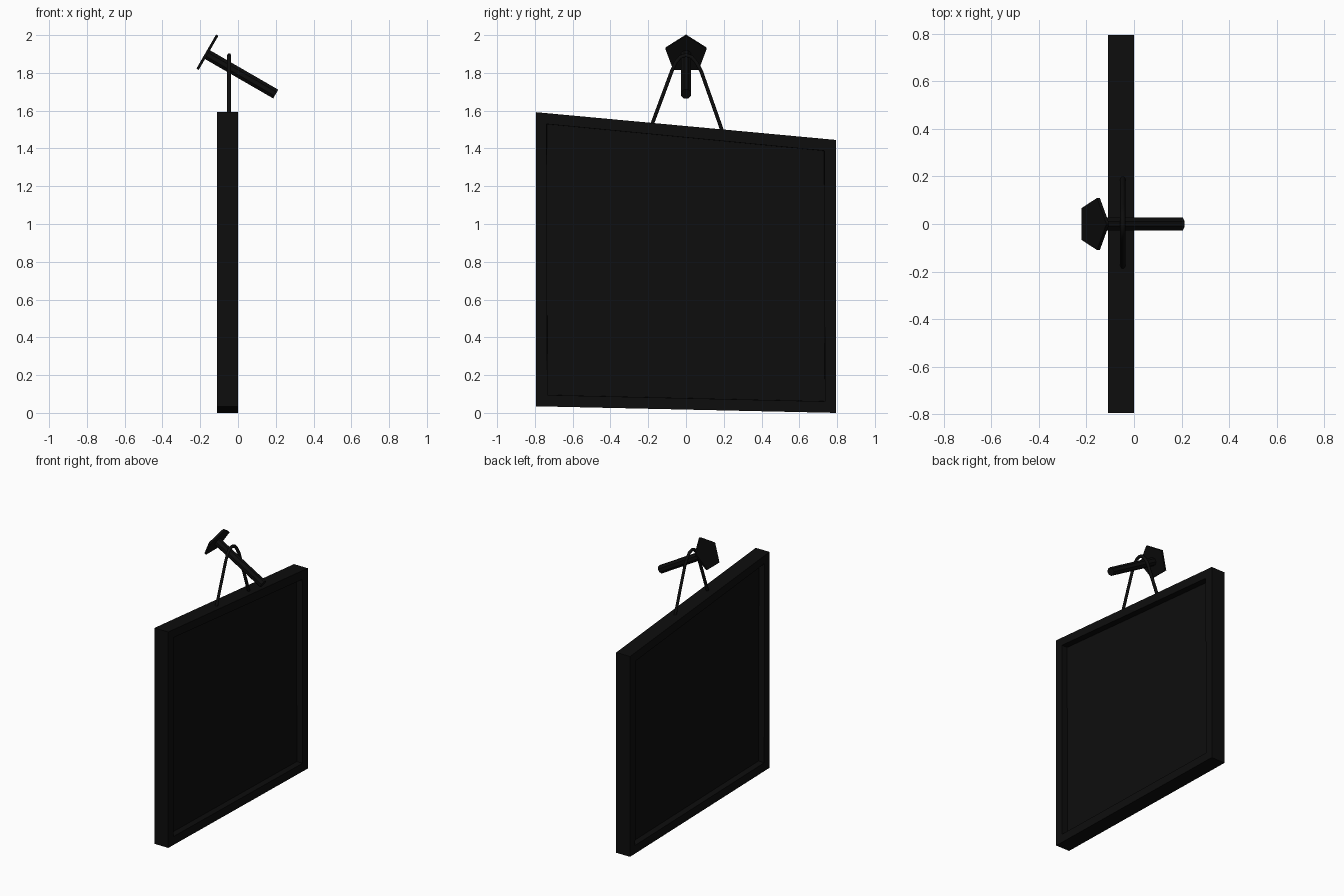
import bpy, bmesh, math
from mathutils import Vector, Matrix

if "Cube" in bpy.data.objects:
    bpy.data.objects.remove(bpy.data.objects["Cube"])

black = bpy.data.materials.new("black")
black.diffuse_color = (0.004, 0.004, 0.004, 1)
black.use_nodes = True
black.node_tree.nodes["Principled BSDF"].inputs["Base Color"].default_value = black.diffuse_color


def make_object(name, bm):
    bmesh.ops.recalc_face_normals(bm, faces=bm.faces)
    me = bpy.data.meshes.new(name)
    bm.to_mesh(me)
    bm.free()
    ob = bpy.data.objects.new(name, me)
    bpy.context.collection.objects.link(ob)
    me.materials.append(black)
    return ob


# Crooked sign board: quad slab with a recessed panel on both faces
bm = bmesh.new()
outline = [(-0.795, 0.035), (0.795, 0.0), (0.795, 1.445), (-0.795, 1.592)]
face = bm.faces.new([bm.verts.new((0, y, z)) for y, z in outline])
ext = bmesh.ops.extrude_face_region(bm, geom=[face], use_keep_orig=True)
back_verts = [g for g in ext["geom"] if isinstance(g, bmesh.types.BMVert)]
bmesh.ops.translate(bm, verts=back_verts, vec=(-0.11, 0, 0))
bmesh.ops.recalc_face_normals(bm, faces=bm.faces)
for panel in [f for f in bm.faces if abs(f.normal.x) > 0.9]:
    bmesh.ops.inset_region(bm, faces=[panel], thickness=0.085)
    bmesh.ops.inset_region(bm, faces=[panel], thickness=0.001)
    push = -0.045 * panel.normal.normalized()
    bmesh.ops.translate(bm, verts=panel.verts[:], vec=push)
make_object("sign_board", bm)

# Tilted peg and its pentagonal head share one axis
axis = Vector((math.cos(math.radians(30)), 0, -0.5))
up = Vector((0.5, 0, math.cos(math.radians(30))))
side = axis.cross(up)
origin = Vector((-0.1675, 0, 1.9))


def prism(name, sides, radius, start, end, turn=0):
    bm = bmesh.new()
    bmesh.ops.create_cone(bm, cap_ends=True, segments=sides, radius1=radius,
                          radius2=radius, depth=end - start)
    # put a corner on local +Y, then lay local Z along the peg axis
    first = max(bm.verts, key=lambda v: v.co.y).co
    spin = math.pi / 2 - math.atan2(first.y, first.x) + turn
    basis = Matrix((side, up, axis)).transposed().to_4x4()
    move = Matrix.Translation(origin + axis * (start + end) / 2)
    bm.transform(move @ basis @ Matrix.Rotation(spin, 4, 'Z'))
    return make_object(name, bm)


prism("peg_head", 5, 0.115, -0.007, 0.007)
prism("peg", 8, 0.029, 0.0, 0.424, math.pi / 8)

# Hanging cord looped over the peg
path = [(-0.19, 1.5), (-0.075, 1.81), (-0.055, 1.855), (-0.03, 1.884), (0, 1.894),
        (0.03, 1.884), (0.055, 1.855), (0.08, 1.81), (0.2, 1.47)]
curve = bpy.data.curves.new("hanging_cord", 'CURVE')
curve.dimensions = '3D'
curve.bevel_depth = 0.011
curve.bevel_resolution = 1
curve.use_fill_caps = True
spline = curve.splines.new('POLY')
spline.points.add(len(path) - 1)
for p, (y, z) in zip(spline.points, path):
    p.co = (-0.047, y, z, 1)
curve.materials.append(black)
bpy.context.collection.objects.link(bpy.data.objects.new("hanging_cord", curve))
